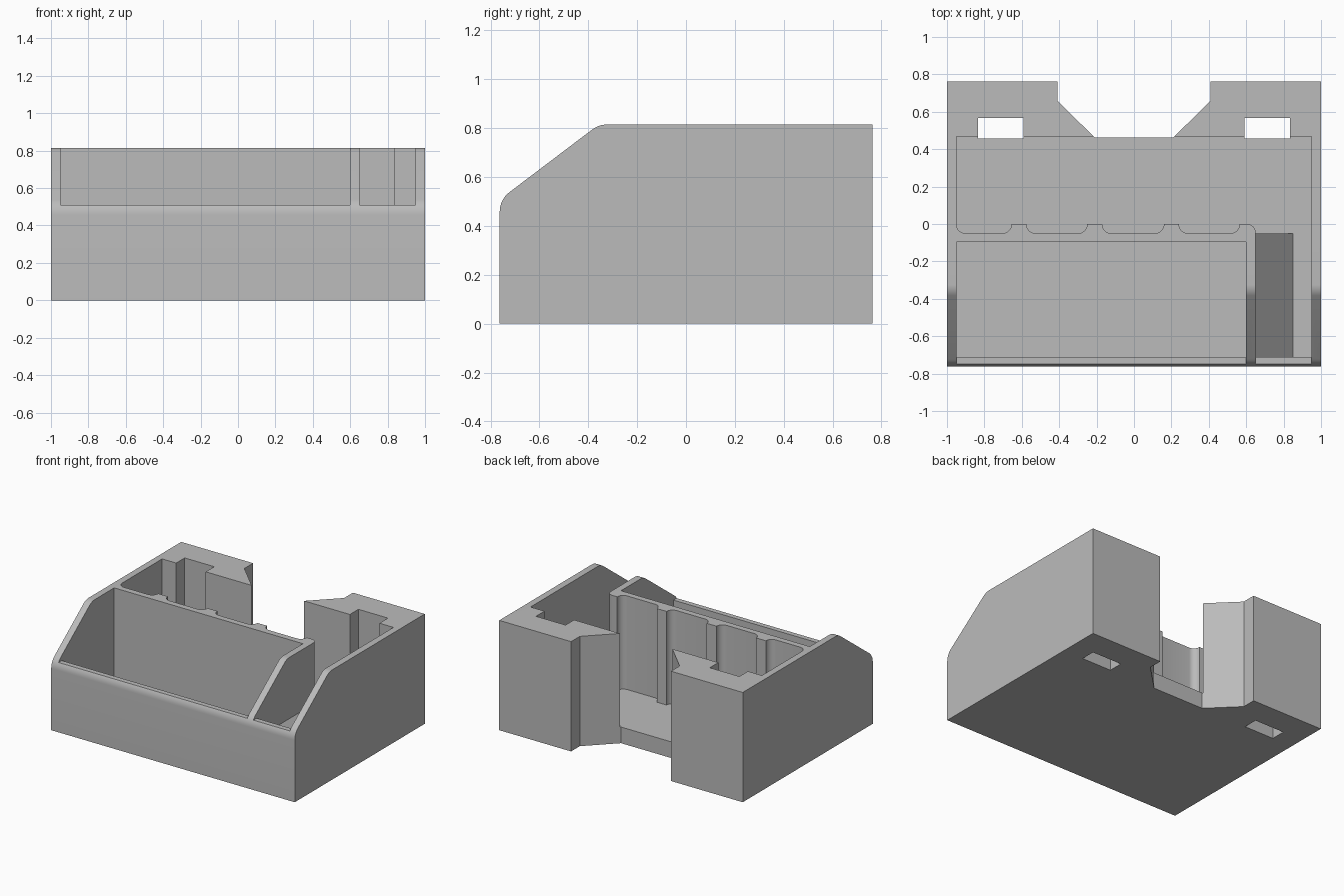
import bpy, bmesh, math
from mathutils import Vector

cube = bpy.data.objects.get("Cube")
if cube:
    bpy.data.objects.remove(cube, do_unlink=True)

grey = bpy.data.materials.new("plain grey")
grey.use_nodes = True
grey.diffuse_color = (0.5, 0.5, 0.5, 1)
grey.node_tree.nodes["Principled BSDF"].inputs["Base Color"].default_value = (0.5, 0.5, 0.5, 1)


def rounded(points, radii, steps=8):
    """Outline with the corners in radii {index: radius} filleted."""
    out = []
    for i, p in enumerate(points):
        p = Vector(p)
        if i not in radii:
            out.append(p)
            continue
        a = (Vector(points[i - 1]) - p).normalized()
        b = (Vector(points[(i + 1) % len(points)]) - p).normalized()
        half = a.angle(b) / 2
        r = radii[i]
        centre = p + (a + b).normalized() * (r / math.sin(half))
        start = p + a * (r / math.tan(half)) - centre
        end = p + b * (r / math.tan(half)) - centre
        turn = start.angle(end)
        for k in range(steps + 1):
            t = k / steps
            out.append(centre + (start * math.sin((1 - t) * turn)
                                 + end * math.sin(t * turn)) / math.sin(turn))
    return out


def prism(name, outline, axis, low, high):
    """Extrude a 2D outline along x, y or z."""
    place = {"x": lambda p, d: (d, p[0], p[1]),
             "y": lambda p, d: (p[0], d, p[1]),
             "z": lambda p, d: (p[0], p[1], d)}[axis]
    bm = bmesh.new()
    ends = [[bm.verts.new(place(p, d)) for p in outline] for d in (low, high)]
    bm.faces.new(ends[0])
    bm.faces.new(ends[1])
    n = len(outline)
    for i in range(n):
        j = (i + 1) % n
        bm.faces.new((ends[0][i], ends[0][j], ends[1][j], ends[1][i]))
    bmesh.ops.recalc_face_normals(bm, faces=bm.faces)
    mesh = bpy.data.meshes.new(name)
    bm.to_mesh(mesh)
    bm.free()
    obj = bpy.data.objects.new(name, mesh)
    bpy.context.collection.objects.link(obj)
    mesh.materials.append(grey)
    return obj


def rect(x0, x1, y0, y1):
    return [(x0, y0), (x1, y0), (x1, y1), (x0, y1)]


def cut(target, cutter):
    cutter.hide_render = True
    mod = target.modifiers.new("cut", "BOOLEAN")
    mod.operation = "DIFFERENCE"
    mod.solver = "EXACT"
    mod.object = cutter
    bpy.context.view_layer.objects.active = target
    bpy.ops.object.modifier_apply(modifier=mod.name)
    bpy.data.objects.remove(cutter, do_unlink=True)


FLOOR, LIP, TOP, BACK = 0.12, 0.51, 0.815, 0.7625

# Outer body with sloping, rounded front
side = [(-BACK, 0), (BACK, 0), (BACK, TOP), (-0.357, TOP), (-BACK, 0.508)]
body = prism("organiser_body", rounded(side, {3: 0.1, 4: 0.1}), "x", -1, 1)

# Stepped notch through the back
notch = [(-0.41, 1), (-0.41, 0.66), (-0.21, 0.462), (0.21, 0.462), (0.41, 0.66), (0.41, 1)]
cut(body, prism("notch_cutter", notch, "z", -1, 1))

# Front tray, open above the front lip
tray = [(-0.9, LIP), (-0.71, LIP), (-0.71, FLOOR), (-0.095, FLOOR), (-0.095, 1), (-0.9, 1)]
cut(body, prism("tray_cutter", tray, "x", -0.95, 0.6))

# Rear bay with a scalloped front edge, joined to the right-hand channel
bay = [(0.95, -0.71), (0.95, 0.467), (-0.95, 0.467)]
fillets = {}
ridges = [-0.615, -0.21, 0.2, 0.605]
left = -0.95
for ridge in ridges:
    right = ridge - 0.04
    start = len(bay)
    bay += [(left, 0.0), (left, -0.05), (right, -0.05), (right, 0.0)]
    if ridge == ridges[0]:
        bay.pop(start)
        start -= 1
    fillets[start + 1] = fillets[start + 2] = 0.049
    left = ridge + 0.04
# Rounded end of the divider
fillets[len(bay)] = 0.045
bay += [(0.65, 0.0), (0.65, -0.71)]
cut(body, prism("bay_cutter", rounded(bay, fillets), "z", FLOOR, 1))
cut(body, prism("channel_lip_cutter", rect(0.65, 0.95, -0.9, -0.6), "z", LIP, 1))

# Slots running through the floor behind the bay
for sign in (-1, 1):
    x0, x1 = sorted((sign * 0.592, sign * 0.835))
    cut(body, prism("slot_cutter", rect(x0, x1, 0.458, 0.567), "z", -1, 1.1))

# Sloping support along the channel side of the divider
ramp = [(0.64, FLOOR - 0.01), (0.85, FLOOR - 0.01), (0.85, FLOOR), (0.65, 0.36), (0.64, 0.36)]
support = prism("channel_ramp", ramp, "y", -0.715, -0.05)

for obj in (body, support):
    bpy.ops.object.select_all(action="DESELECT")
    obj.select_set(True)
    bpy.context.view_layer.objects.active = obj
    bpy.ops.object.shade_smooth_by_angle(angle=math.radians(30))
